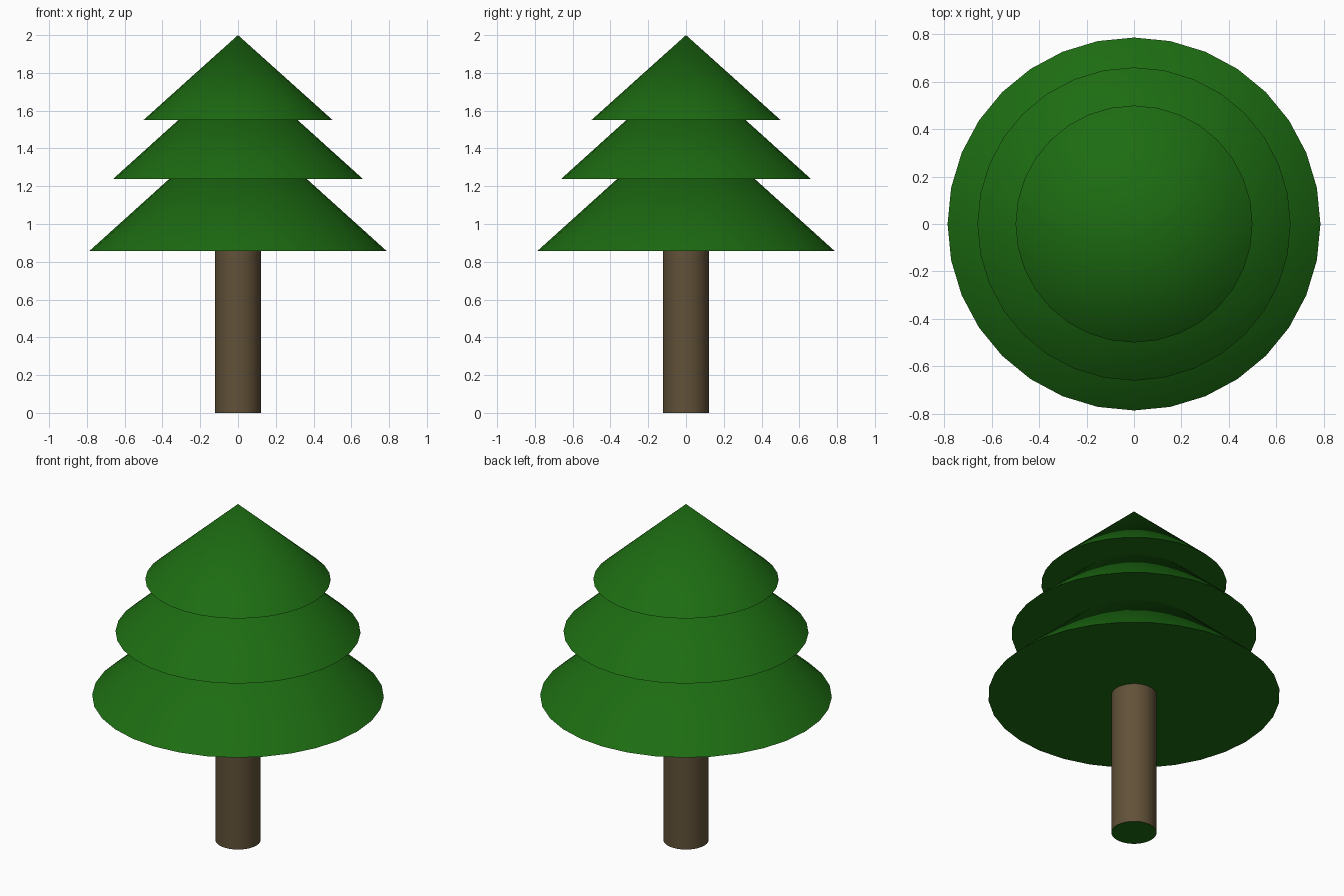
import bpy, math

if "Cube" in bpy.data.objects:
    bpy.data.objects.remove(bpy.data.objects["Cube"])

SIDES = 32


def material(name, color):
    mat = bpy.data.materials.new(name)
    mat.diffuse_color = (*color, 1)
    mat.use_nodes = True
    mat.node_tree.nodes["Principled BSDF"].inputs["Base Color"].default_value = mat.diffuse_color
    return mat


foliage = material("foliage_green", (0.012, 0.15, 0.006))
bark = material("bark_brown", (0.12, 0.083, 0.04))


def smooth():
    bpy.ops.object.shade_smooth_by_angle(angle=math.radians(40))


def add_tier(name, radius, bottom, apex):
    height = apex - bottom
    bpy.ops.mesh.primitive_cone_add(vertices=SIDES, radius1=radius, radius2=0, depth=height,
                                    location=(0, 0, bottom + height / 2))
    tier = bpy.context.object
    tier.name = name
    tier.data.materials.append(foliage)
    smooth()


# Three foliage tiers with the same slope, each tip hidden inside the next
add_tier("lower_foliage", 0.787, 0.857, 1.567)
add_tier("middle_foliage", 0.661, 1.239, 1.835)
add_tier("top_foliage", 0.50, 1.551, 2.0)

# Trunk: brown sides, green end caps
trunk_top = 0.87
bpy.ops.mesh.primitive_cylinder_add(vertices=SIDES, radius=0.122, depth=trunk_top,
                                    location=(0, 0, trunk_top / 2))
trunk = bpy.context.object
trunk.name = "trunk"
trunk.data.materials.append(bark)
trunk.data.materials.append(foliage)
for face in trunk.data.polygons:
    if abs(face.normal.z) > 0.9:
        face.material_index = 1
smooth()
